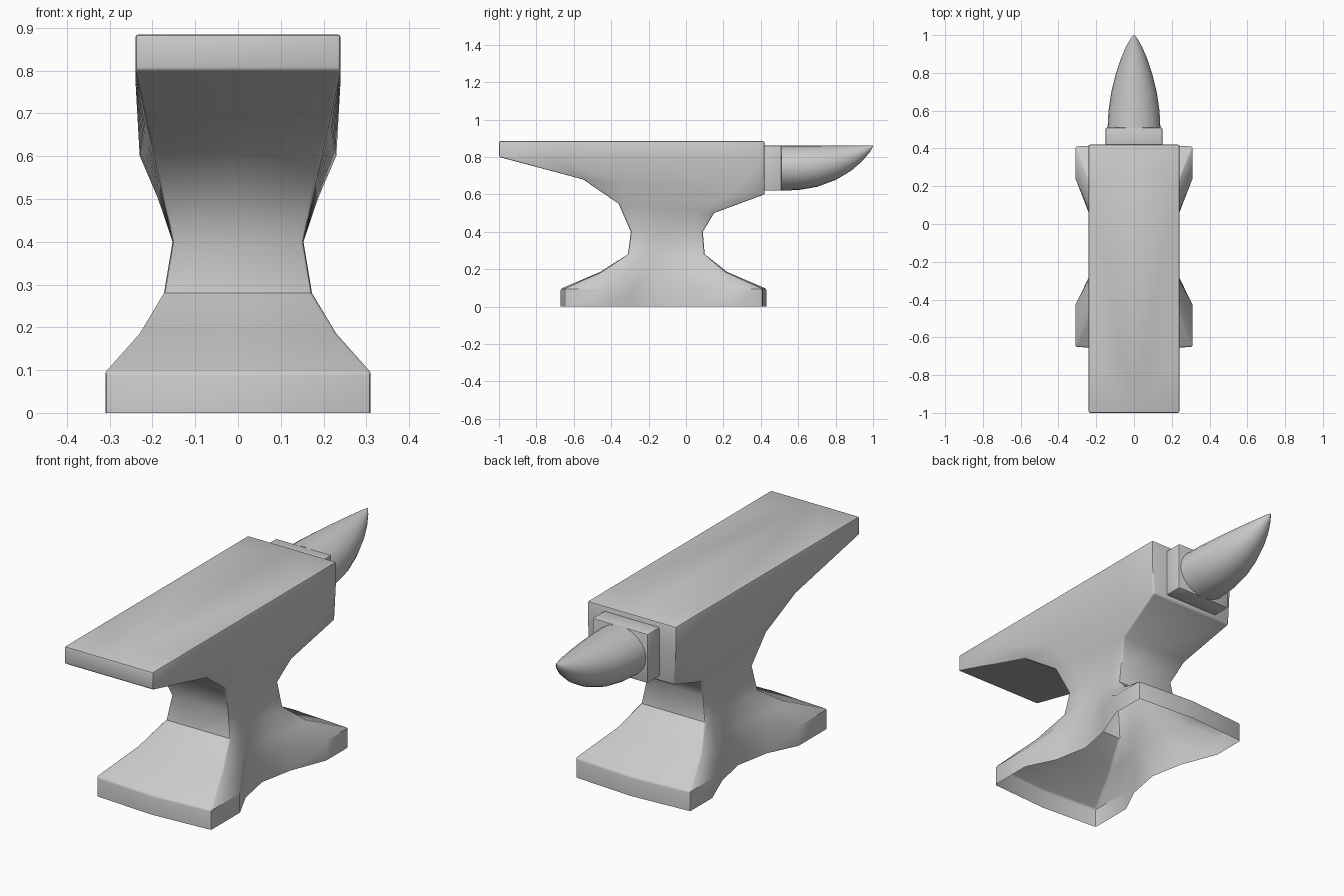
import bpy, bmesh, math

if "Cube" in bpy.data.objects:
    bpy.data.objects.remove(bpy.data.objects["Cube"])


def make_object(name, bm, bevel=0.0):
    bmesh.ops.recalc_face_normals(bm, faces=bm.faces)
    mesh = bpy.data.meshes.new(name)
    bm.to_mesh(mesh)
    bm.free()
    obj = bpy.data.objects.new(name, mesh)
    bpy.context.collection.objects.link(obj)
    bpy.context.view_layer.objects.active = obj
    obj.select_set(True)
    if bevel:
        mod = obj.modifiers.new("soft_edges", 'BEVEL')
        mod.width, mod.segments = bevel, 2
        mod.limit_method, mod.angle_limit = 'ANGLE', math.radians(50)
        bpy.ops.object.modifier_apply(modifier=mod.name)
    bpy.ops.object.shade_smooth_by_angle(angle=math.radians(40))
    obj.select_set(False)
    return obj


def loft(bm, rings):
    loops = [[bm.verts.new(p) for p in ring] for ring in rings]
    for a, b in zip(loops, loops[1:]):
        for i in range(len(a)):
            j = (i + 1) % len(a)
            bm.faces.new((a[i], a[j], b[j], b[i]))
    return loops


# Body: hourglass loft from the flared feet up to the flat face, open underneath
# front y, front z, back y, back z, front half width, back half width, middle pinch, end bow
LEVELS = [
    (-.65, 0, .41, 0, .31, .31, .103, .02),
    (-.65, .095, .41, .095, .31, .31, .108, .02),
    (-.45, .185, .21, .185, .23, .23, .045, .01),
    (-.31, .28, .10, .28, .173, .173, .008, 0),
    (-.295, .40, .09, .40, .153, .153, 0, 0),
    (-.36, .55, .15, .50, .185, .187, 0, 0),
    (-.55, .68, .42, .60, .214, .23, 0, 0),
    (-1, .80, .42, .78, .24, .24, 0, 0),
    (-1, .885, .42, .885, .24, .24, 0, 0),
]
COLUMNS = [(0, 0), (.21, 0), (.345, .68), (.51, 1), (.67, .68), (.84, 0), (1, 0)]


def body_ring(yf, zf, yb, zb, wf, wb, pinch, bow):
    side = [(wf + (wb - wf) * t - pinch * p, yf + (yb - yf) * t, zf + (zb - zf) * t)
            for t, p in COLUMNS]
    mirrored = [(-x, y, z) for x, y, z in reversed(side)]
    return side + [(0, yb + bow, zb)] + mirrored + [(0, yf - bow, zf)]


bm = bmesh.new()
loops = loft(bm, [body_ring(*level) for level in LEVELS])
bm.faces.new(loops[-1])
make_object("anvil_body", bm, .008)

# Block joining the horn to the body
bm = bmesh.new()
bmesh.ops.create_cube(bm, size=1)
for v in bm.verts:
    v.co = (v.co.x * .30, .455 + v.co.y * .11, .74 + v.co.z * .24)
make_object("horn_block", bm, .006)

# Horn: flat along the top, curving up underneath to the tip
HORN = [(.505, .14, .62), (.60, .135, .623), (.70, .12, .64), (.80, .095, .677),
        (.88, .068, .724), (.94, .042, .775), (.98, .019, .822), (1.0, .003, .855)]
SIDES = 24
bm = bmesh.new()
rings = []
for y, w, low in HORN:
    r = (.862 - low) / 2
    rings.append([(w * math.cos(2 * math.pi * i / SIDES), y,
                   low + r + r * math.sin(2 * math.pi * i / SIDES)) for i in range(SIDES)])
loops = loft(bm, rings)
bm.faces.new(loops[0])
bm.faces.new(loops[-1])
make_object("horn", bm)
